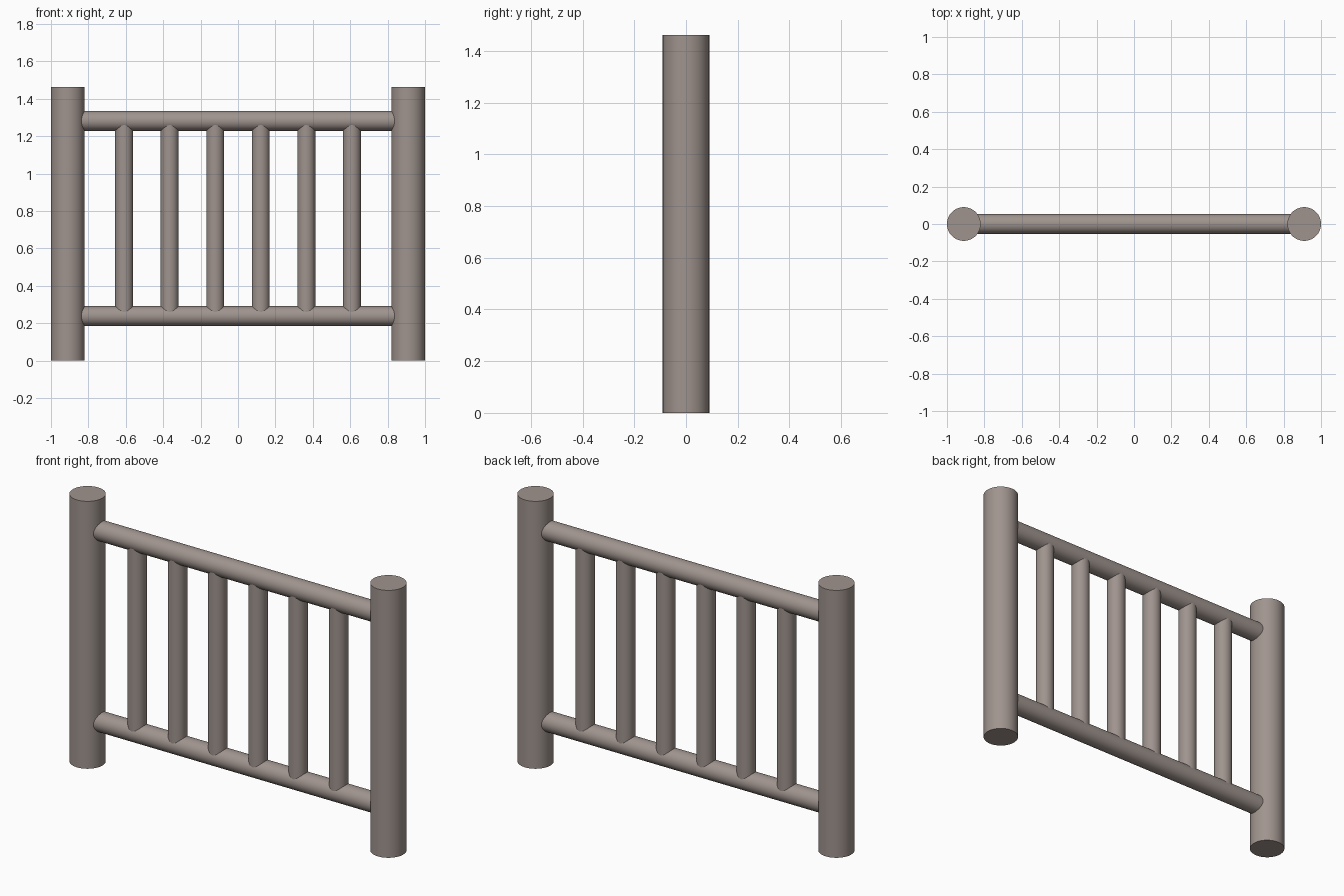
import bpy
import math

if "Cube" in bpy.data.objects:
    bpy.data.objects.remove(bpy.data.objects["Cube"])

wood = bpy.data.materials.new("grey_brown_wood")
wood.diffuse_color = (0.35, 0.296, 0.27, 1)
wood.use_nodes = True
wood.node_tree.nodes["Principled BSDF"].inputs["Base Color"].default_value = wood.diffuse_color


def pole(name, radius, length, loc, along_x=False):
    rot = (0, math.pi / 2, 0) if along_x else (0, 0, 0)
    bpy.ops.mesh.primitive_cylinder_add(vertices=64, radius=radius, depth=length,
                                        location=loc, rotation=rot)
    ob = bpy.context.object
    ob.name = name
    ob.data.materials.append(wood)
    bpy.ops.object.shade_smooth_by_angle(angle=math.radians(35))
    return ob


POST_X, LOW_Z, HIGH_Z = 0.91, 0.238, 1.282

# end posts
for side, sx in (("left", -1), ("right", 1)):
    pole(side + "_post", 0.09, 1.462, (sx * POST_X, 0, 0.731))

# horizontal rails, ends buried in the posts
for name, z in (("lower_rail", LOW_Z), ("upper_rail", HIGH_Z)):
    pole(name, 0.053, 2 * 0.86, (0, 0, z), along_x=True)

# six evenly spaced balusters between the rails
for i in range(6):
    x = (i - 2.5) * 0.2435
    pole("baluster_%d" % (i + 1), 0.048, HIGH_Z - LOW_Z - 0.03,
         (x, 0, (LOW_Z + HIGH_Z) / 2))
